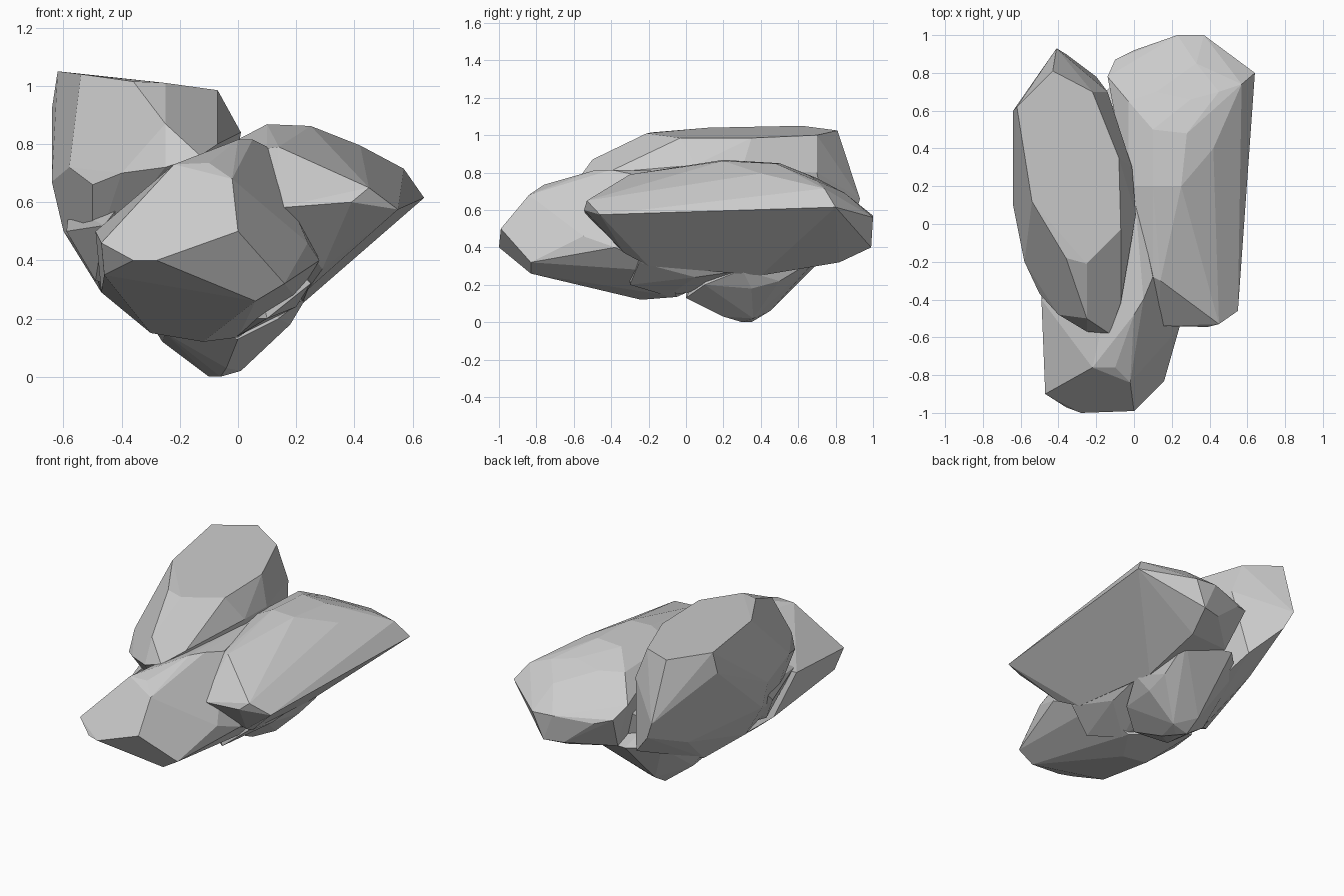
import bpy, bmesh

def rock(name, pts):
    """Faceted boulder: convex hull of a few corner points."""
    bm = bmesh.new()
    for p in pts:
        bm.verts.new(p)
    bmesh.ops.convex_hull(bm, input=bm.verts[:])
    loose = [v for v in bm.verts if not v.link_faces]
    bmesh.ops.delete(bm, geom=loose, context='VERTS')
    bmesh.ops.dissolve_limit(bm, angle_limit=0.09, verts=bm.verts[:], edges=bm.edges[:])
    bmesh.ops.recalc_face_normals(bm, faces=bm.faces[:])
    me = bpy.data.meshes.new(name)
    bm.to_mesh(me)
    bm.free()
    ob = bpy.data.objects.new(name, me)
    bpy.context.collection.objects.link(ob)
    return ob

# tall slab on the left
rock("left_rock", [
    (-.62, .62, 1.05), (-.43, .81, 1.025), (-.22, .7, 1.0), (-.08, .35, .985),
    (-.07, -.03, .985), (-.25, -.21, 1.01), (-.36, -.18, 1.015), (-.54, .12, 1.04),
    (-.25, -.5, .87), (-.13, -.58, .76), (-.07, -.42, .8), (-.25, -.57, .72),
    (-.4, -.48, .7), (-.5, -.37, .66), (-.58, -.2, .72), (-.64, .1, .67), (-.64, .6, .92),
    (-.41, .93, .66), (-.36, .9, .55), (-.14, .7, .8), (-.01, .3, .82), (.01, .05, .84),
    (-.6, .1, .5), (-.5, -.15, .4), (-.47, .08, .29), (-.3, .25, .16),
    (-.4, .55, .4), (-.2, .78, .38), (-.1, .3, .15)])

# long wedge on the right
rock("right_rock", [
    (.1, -.28, .785), (.14, -.3, .79), (.45, -.53, .65), (.13, -.54, .58), (.39, -.545, .6),
    (.55, -.46, .575), (.29, -.33, .37), (.1, .2, .868), (.25, .2, .862), (.1, .5, .85),
    (.28, .48, .848), (.42, .4, .795), (.3, .66, .785), (.12, .7, .77), (.45, .7, .755),
    (.57, .74, .715), (.33, .85, .69), (.64, .8, .615), (.59, .3, .61),
    (.37, 1.0, .56), (.23, 1.0, .57), (.3, .99, .4), (.18, .96, .4), (.0, .92, .55),
    (-.1, .87, .58), (-.14, .78, .65), (-.03, .65, .78), (-.03, .2, .8), (.25, .82, .32),
    (.24, -.2, .3), (.22, .4, .25), (-.05, .75, .36)])

# low rock reaching out to the front
rock("front_rock", [
    (-.47, -.9, .46), (-.36, -.97, .40), (-.28, -1.0, .40), (0, -.99, .5),
    (-.02, -.84, .68), (-.1, -.76, .735), (-.22, -.76, .73), (.0, -.48, .815),
    (.05, -.4, .815), (.1, -.28, .79), (.24, -.55, .46), (.16, -.83, .32),
    (.28, -.38, .40), (.06, -.83, .26), (-.46, -.82, .35), (-.49, -.4, .5),
    (-.47, -.2, .29), (-.3, -.25, .15), (-.12, -.24, .12), (0, -.05, .135),
    (.2, -.1, .27), (0, .2, .8), (-.35, .1, .2)])

# blunt foot underneath
rock("base_rock", [
    (-.1, .35, 0), (-.06, .3, .0), (.01, .36, .02), (-.04, .2, .03), (-.18, .2, .07),
    (-.26, .3, .12), (.18, .35, .18), (.19, .5, .22), (.24, .3, .28), (.1, .58, .22),
    (-.12, .58, .22), (-.35, .3, .26), (-.25, .6, .34), (0, 0, .13), (.14, .1, .2),
    (-.25, .0, .15), (-.1, .2, .5), (-.1, .45, .06), (.2, .7, .34), (-.1, .75, .36)])

# filler closing the hollow between the rocks below
rock("core_rock", [
    (.25, -.25, .32), (.1, -.3, .2), (.2, .05, .24), (0, -.1, .14), (0, .6, .26),
    (.25, .6, .32), (-.3, .5, .35), (-.3, 0, .2), (0, .7, .6), (0, -.3, .6), (.3, .2, .5)])

# small knob wedged between left and front rocks
rock("side_knob", [
    (-.59, -.02, .5), (-.5, -.2, .42), (-.51, -.25, .52), (-.58, .06, .58),
    (-.52, .05, .43), (-.49, -.1, .33), (-.4, -.3, .6), (-.35, .1, .3), (-.46, -.42, .52)])
